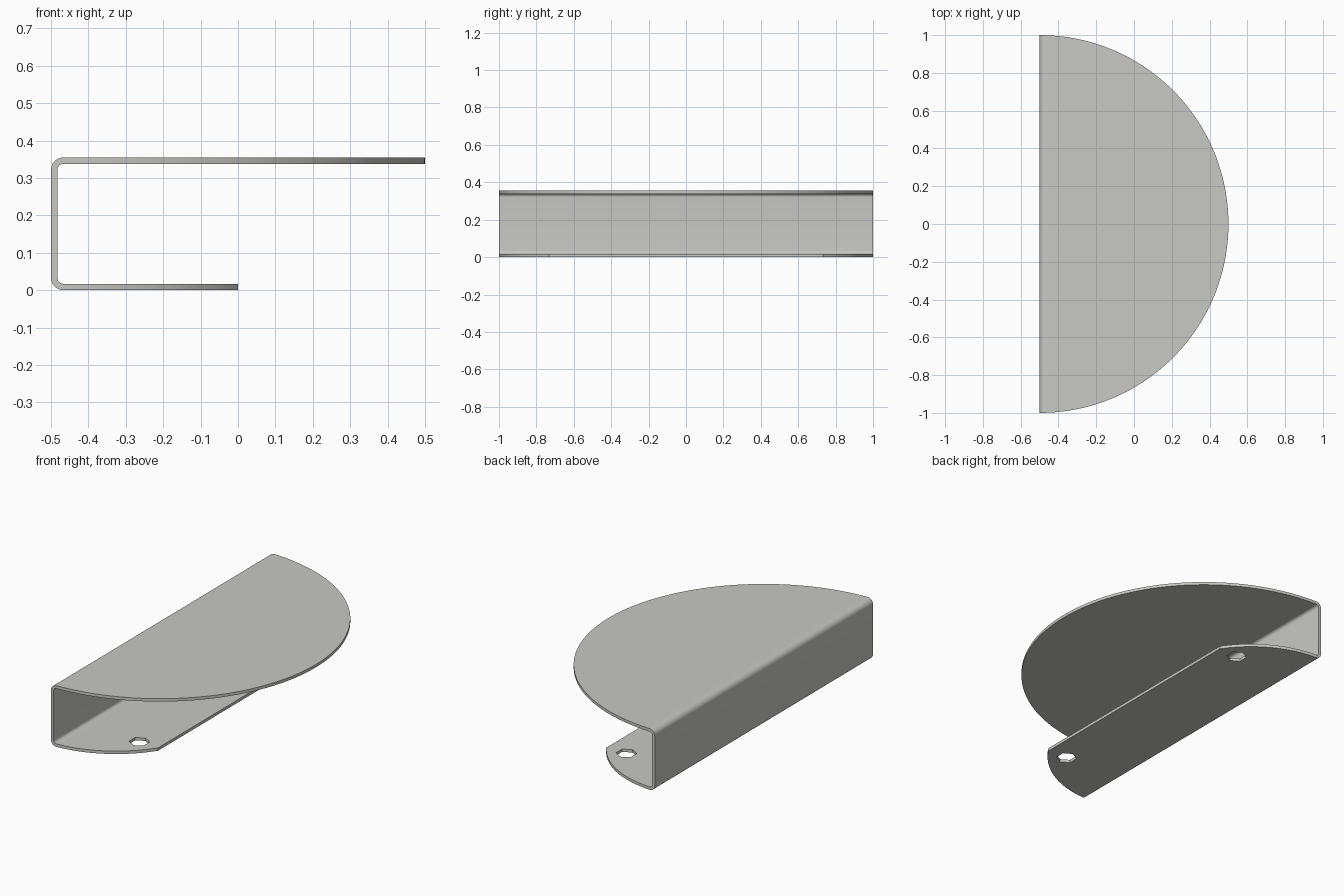
import bpy, bmesh, math

if "Cube" in bpy.data.objects:
    bpy.data.objects.remove(bpy.data.objects["Cube"])

T = 0.017       # sheet thickness
H = 0.355       # overall height
X0 = -0.5       # outer face of the back wall
R = 0.034       # outer bend radius


def top_half(x):
    """Half width of the upper plate: semicircle of radius 1."""
    return math.sqrt(max(0.0, 1 - (x - X0) ** 2))


def low_half(x):
    """Half width of the lower flange: a tighter arc at each end."""
    return 0.4 + math.sqrt(0.36 - (x - X0) ** 2)


# Stations along the bent sheet: (outer point, inner point, width rule)
stations = []
for i in range(25):                                   # lower flange
    x = X0 + R + (0.5 - R) * (1 - i / 24)
    stations.append(((x, 0), (x, T), low_half))


def bend(cz, a0, a1, rule):
    for i in range(1, 9):
        a = math.radians(a0 + (a1 - a0) * i / 8)
        pts = [(X0 + R + r * math.cos(a), cz + r * math.sin(a)) for r in (R, R - T)]
        stations.append((pts[0], pts[1], rule))


bend(R, 270, 180, low_half)
stations.append(((X0, H - R), (X0 + T, H - R), lambda x: 1.0))
bend(H - R, 180, 90, top_half)
a_start = math.asin(R)
for i in range(1, 65):                                # upper plate
    x = X0 + math.sin(a_start + (math.pi / 2 - a_start) * i / 64)
    stations.append(((x, H), (x, H - T), top_half))

# Skin the stations into a closed sheet
bm = bmesh.new()
rings = []
for o, n, rule in stations:
    wall = R - 1e-6 < o[1] < H - R + 1e-6
    wo, wn = (1.0, 1.0) if wall else (rule(o[0]), rule(n[0]))
    rings.append([bm.verts.new(p) for p in (
        (o[0], -wo, o[1]), (o[0], wo, o[1]), (n[0], wn, n[1]), (n[0], -wn, n[1]))])
for a, b in zip(rings, rings[1:]):
    for k in range(4):
        j = (k + 1) % 4
        bm.faces.new((a[k], a[j], b[j], b[k]))
bm.faces.new(rings[0])
bm.faces.new(rings[-1])
bmesh.ops.remove_doubles(bm, verts=bm.verts, dist=1e-5)
bmesh.ops.recalc_face_normals(bm, faces=bm.faces)
me = bpy.data.meshes.new("bent_bracket")
bm.to_mesh(me)
bm.free()
bracket = bpy.data.objects.new("bent_bracket", me)
bpy.context.collection.objects.link(bracket)

mat = bpy.data.materials.new("light grey metal")
mat.diffuse_color = (0.58, 0.58, 0.55, 1)
mat.use_nodes = True
mat.node_tree.nodes["Principled BSDF"].inputs["Base Color"].default_value = mat.diffuse_color
me.materials.append(mat)

# Hexagonal holes near both ends of the lower flange
for side in (-1, 1):
    bpy.ops.mesh.primitive_cylinder_add(vertices=6, radius=0.055, depth=0.1,
                                        location=(-0.125, 0.725 * side, T / 2))
    cutter = bpy.context.object
    cutter.name = "hole_cutter"
    cutter.hide_render = True
    cutter.data.materials.append(mat)
    mod = bracket.modifiers.new("hole", 'BOOLEAN')
    mod.operation = 'DIFFERENCE'
    mod.solver = 'EXACT'
    mod.object = cutter
    bpy.context.view_layer.objects.active = bracket
    bpy.ops.object.modifier_apply(modifier=mod.name)
    bpy.data.objects.remove(cutter)

bpy.ops.object.select_all(action='DESELECT')
bracket.select_set(True)
bpy.context.view_layer.objects.active = bracket
bpy.ops.object.shade_smooth_by_angle(angle=math.radians(30))
